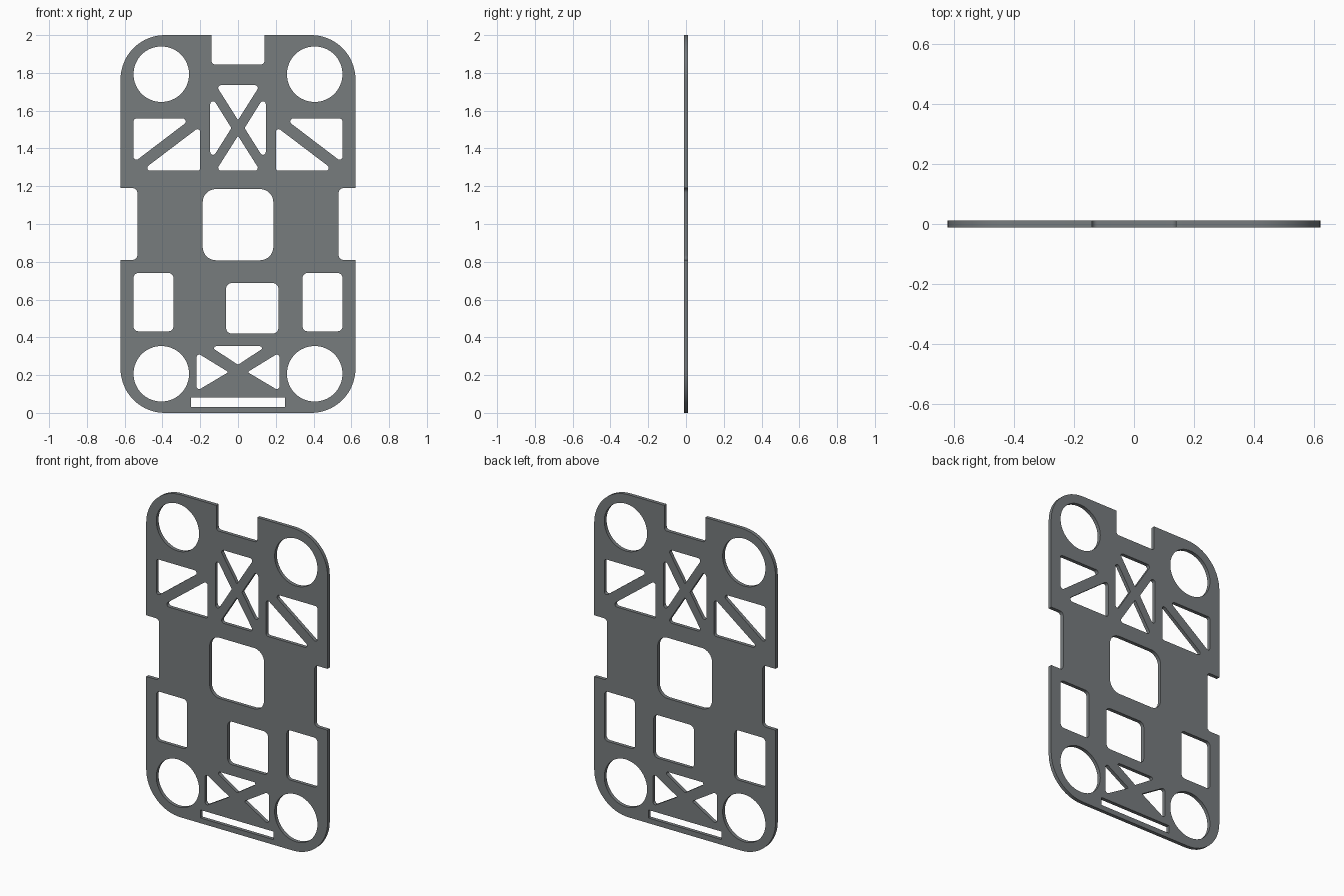
import bpy, bmesh, math
from mathutils import Vector

if "Cube" in bpy.data.objects:
    bpy.data.objects.remove(bpy.data.objects["Cube"])

HALF_T = 0.0112   # half the plate thickness


def fillet(corners):
    """Round a closed polygon given as (x, z, radius) corners."""
    out = []
    n = len(corners)
    for i, (x, z, r) in enumerate(corners):
        p = Vector((x, z))
        if r <= 0:
            out.append(p)
            continue
        a = (Vector(corners[i - 1][:2]) - p).normalized()
        b = (Vector(corners[(i + 1) % n][:2]) - p).normalized()
        half = a.angle(b) / 2
        centre = p + (a + b).normalized() * (r / math.sin(half))
        start = p + a * (r / math.tan(half)) - centre
        end = p + b * (r / math.tan(half)) - centre
        sweep = start.angle_signed(end)
        steps = 16 if r > 0.1 else 8
        for k in range(steps + 1):
            v = start.copy()
            t = -sweep * k / steps
            c, s = math.cos(t), math.sin(t)
            out.append(centre + Vector((v.x * c - v.y * s, v.x * s + v.y * c)))
    return out


def rect(x0, x1, z0, z1, r):
    return fillet([(x0, z0, r), (x1, z0, r), (x1, z1, r), (x0, z1, r)])


def circle(x, z, r, n=64):
    return [Vector((x + r * math.cos(2 * math.pi * i / n),
                    z + r * math.sin(2 * math.pi * i / n))) for i in range(n)]


def mirror(pts):
    return [Vector((-p.x, p.y)) for p in reversed(pts)]


# outer outline with top notch and side notches (right half, then mirrored)
right = [(0.14, 1.845, 0.018), (0.14, 2.0, 0), (0.622, 2.0, 0.235),
         (0.622, 1.19, 0), (0.533, 1.19, 0.025), (0.533, 0.81, 0.025),
         (0.622, 0.81, 0), (0.622, 0.0, 0.235)]
loops = [fillet(right + [(-x, z, r) for x, z, r in reversed(right)])]

# windows on the centre line, offset window and thin slot
loops.append(rect(-0.187, 0.187, 0.808, 1.185, 0.07))
loops.append(rect(-0.063, 0.214, 0.42, 0.687, 0.03))
loops.append(rect(-0.25, 0.25, 0.032, 0.082, 0))

# cross brace triangles, upper and lower
R = 0.015
loops.append(fillet([(-0.117, 1.735, R), (0.117, 1.735, R), (0, 1.55, 0.005)]))
loops.append(fillet([(-0.117, 1.282, R), (0.117, 1.282, R), (0, 1.467, 0.005)]))
loops.append(fillet([(-0.15, 0.353, 0.01), (0.15, 0.353, 0.01), (0, 0.255, 0.005)]))

# openings that repeat on both sides
pairs = [
    circle(-0.406, 1.793, 0.147),
    circle(-0.406, 0.207, 0.147),
    rect(-0.553, -0.342, 0.432, 0.74, 0.025),
    fillet([(-0.147, 1.687, R), (-0.147, 1.329, R), (-0.035, 1.508, 0.005)]),
    fillet([(-0.553, 1.558, R), (-0.553, 1.325, R), (-0.247, 1.558, R)]),
    fillet([(-0.2, 1.282, R), (-0.2, 1.517, R), (-0.51, 1.282, R)]),
    fillet([(-0.22, 0.32, R), (-0.22, 0.115, R), (-0.05, 0.216, 0.005)]),
]
for p in pairs:
    loops += [p, mirror(p)]

# filled 2D curve, extruded into the plate
curve = bpy.data.curves.new("plate_profile", 'CURVE')
curve.dimensions = '2D'
curve.fill_mode = 'BOTH'
curve.extrude = HALF_T
for pts in loops:
    sp = curve.splines.new('POLY')
    sp.points.add(len(pts) - 1)
    for q, p in zip(sp.points, pts):
        q.co = (p.x, p.y, 0, 1)
    sp.use_cyclic_u = True
plate = bpy.data.objects.new("mounting_plate", curve)
bpy.context.collection.objects.link(plate)
plate.rotation_euler.x = math.pi / 2
bpy.context.view_layer.objects.active = plate
plate.select_set(True)
bpy.ops.object.convert(target='MESH')
plate = bpy.context.object
bpy.ops.object.transform_apply(rotation=True)

# weld rims to faces
bm = bmesh.new()
bm.from_mesh(plate.data)
bmesh.ops.remove_doubles(bm, verts=bm.verts, dist=1e-5)
bmesh.ops.recalc_face_normals(bm, faces=bm.faces)
bm.to_mesh(plate.data)
bm.free()
bpy.ops.object.shade_smooth_by_angle(angle=math.radians(30))

mat = bpy.data.materials.new("dark grey")
mat.diffuse_color = (0.185, 0.2, 0.208, 1)
mat.use_nodes = True
mat.node_tree.nodes["Principled BSDF"].inputs["Base Color"].default_value = mat.diffuse_color
plate.data.materials.clear()
plate.data.materials.append(mat)
